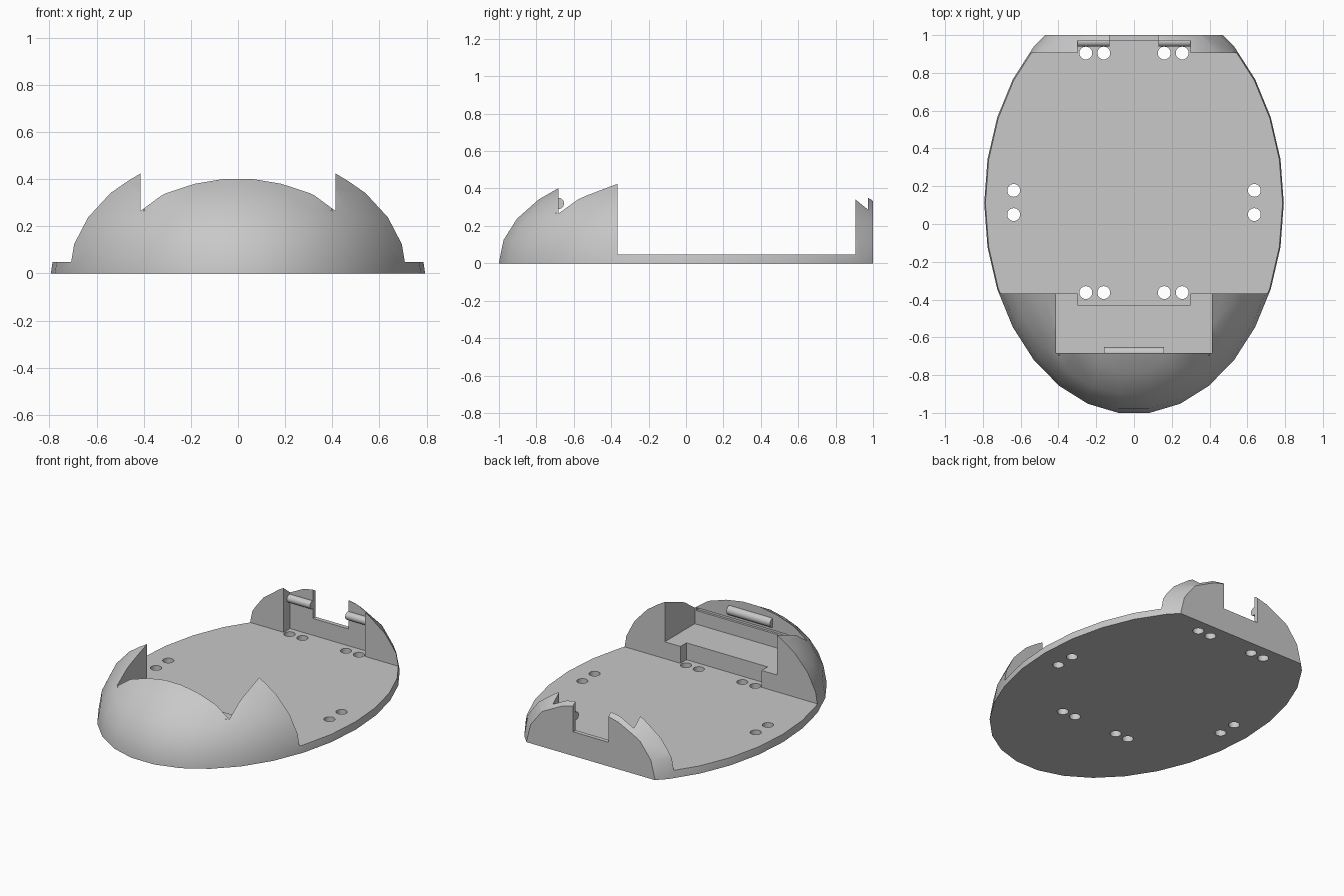
import bpy, bmesh, math
from mathutils import Matrix

cube = bpy.data.objects.get("Cube")
if cube:
    bpy.data.objects.remove(cube, do_unlink=True)

grey = bpy.data.materials.new("plain_grey")
grey.use_nodes = True
GREY = (0.58, 0.58, 0.58, 1)
grey.diffuse_color = GREY
grey.node_tree.nodes["Principled BSDF"].inputs["Base Color"].default_value = GREY


def make(name, bm):
    bmesh.ops.recalc_face_normals(bm, faces=bm.faces)
    mesh = bpy.data.meshes.new(name)
    bm.to_mesh(mesh)
    bm.free()
    mesh.materials.append(grey)
    obj = bpy.data.objects.new(name, mesh)
    bpy.context.collection.objects.link(obj)
    return obj


def activate(obj):
    bpy.ops.object.select_all(action='DESELECT')
    obj.select_set(True)
    bpy.context.view_layer.objects.active = obj


def cut(target, cutter):
    activate(target)
    mod = target.modifiers.new("cut", 'BOOLEAN')
    mod.operation = 'DIFFERENCE'
    mod.solver = 'EXACT'
    mod.object = cutter
    bpy.ops.object.modifier_apply(modifier=mod.name)
    bpy.data.objects.remove(cutter, do_unlink=True)


def box(half_x, y0, y1, z0, z1):
    bm = bmesh.new()
    bmesh.ops.create_cube(bm, size=1)
    bmesh.ops.scale(bm, vec=(2 * half_x, y1 - y0, z1 - z0), verts=bm.verts)
    bmesh.ops.translate(bm, vec=(0, (y0 + y1) / 2, (z0 + z1) / 2), verts=bm.verts)
    return make("cutter_box", bm)


def cylinder(name, radius, length, centre, along_x=False):
    bm = bmesh.new()
    bmesh.ops.create_cone(bm, cap_ends=True, segments=24, radius1=radius,
                          radius2=radius, depth=length)
    turn = Matrix.Rotation(math.pi / 2, 4, 'Y') if along_x else Matrix()
    bmesh.ops.transform(bm, matrix=Matrix.Translation(centre) @ turn, verts=bm.verts)
    return make(name, bm)


# Half ellipsoid body on a thin upright rim, rings every twelve degrees
RX, RY, RZ, CY, RIM, SEG = 0.793, 1.116, 0.57, 0.11, 0.006, 30
step = 2 * math.pi / SEG
profile = [(1, 0)] + [(math.cos(j * step), RIM + RZ * math.sin(j * step))
                      for j in range(8)]
bm = bmesh.new()
rings = [[bm.verts.new((RX * r * math.cos(i * step),
                        CY + RY * r * math.sin(i * step), z))
          for i in range(SEG)] for r, z in profile]
for low, high in zip(rings, rings[1:]):
    for i in range(SEG):
        k = (i + 1) % SEG
        bm.faces.new((low[i], low[k], high[k], high[i]))
bm.faces.new(rings[0][::-1])
bm.faces.new(rings[-1])
shell = make("base_shell", bm)

# Flat back, open deck, front pocket with groove, rear recess and gap
FLOOR, SHELF = 0.048, 0.16
for b in [(1.5, 1.0, 2.0, -1, 1),
          (1.5, -0.367, 0.905, FLOOR, 1),
          (0.413, -0.682, -0.3, SHELF, 1),
          (0.4, -0.697, -0.6, 0.25, 0.27),
          (0.298, -0.43, -0.3, FLOOR, 1),
          (0.298, 0.85, 0.972, FLOOR, 1),
          (0.13, 0.9, 1.1, SHELF, 1)]:
    cut(shell, box(*b))

# Screw holes, mirrored in pairs
for x, y in [(0.255, 0.905), (0.16, 0.905), (0.637, 0.178), (0.637, 0.05),
             (0.255, -0.363), (0.16, -0.363)]:
    for side in (-1, 1):
        cut(shell, cylinder("cutter_hole", 0.034, 0.4, (side * x, y, 0)))

# Catch rods
front_rod = cylinder("front_catch_rod", 0.03, 0.32, (0, -0.682, 0.32), True)
rear_rods = [cylinder(f"rear_catch_rod_{n}", 0.026, 0.17, (s * 0.215, 0.965, 0.252), True)
             for n, s in (("left", 1), ("right", -1))]

for obj in [shell, front_rod, *rear_rods]:
    activate(obj)
    bpy.ops.object.shade_smooth_by_angle(angle=math.radians(30))
